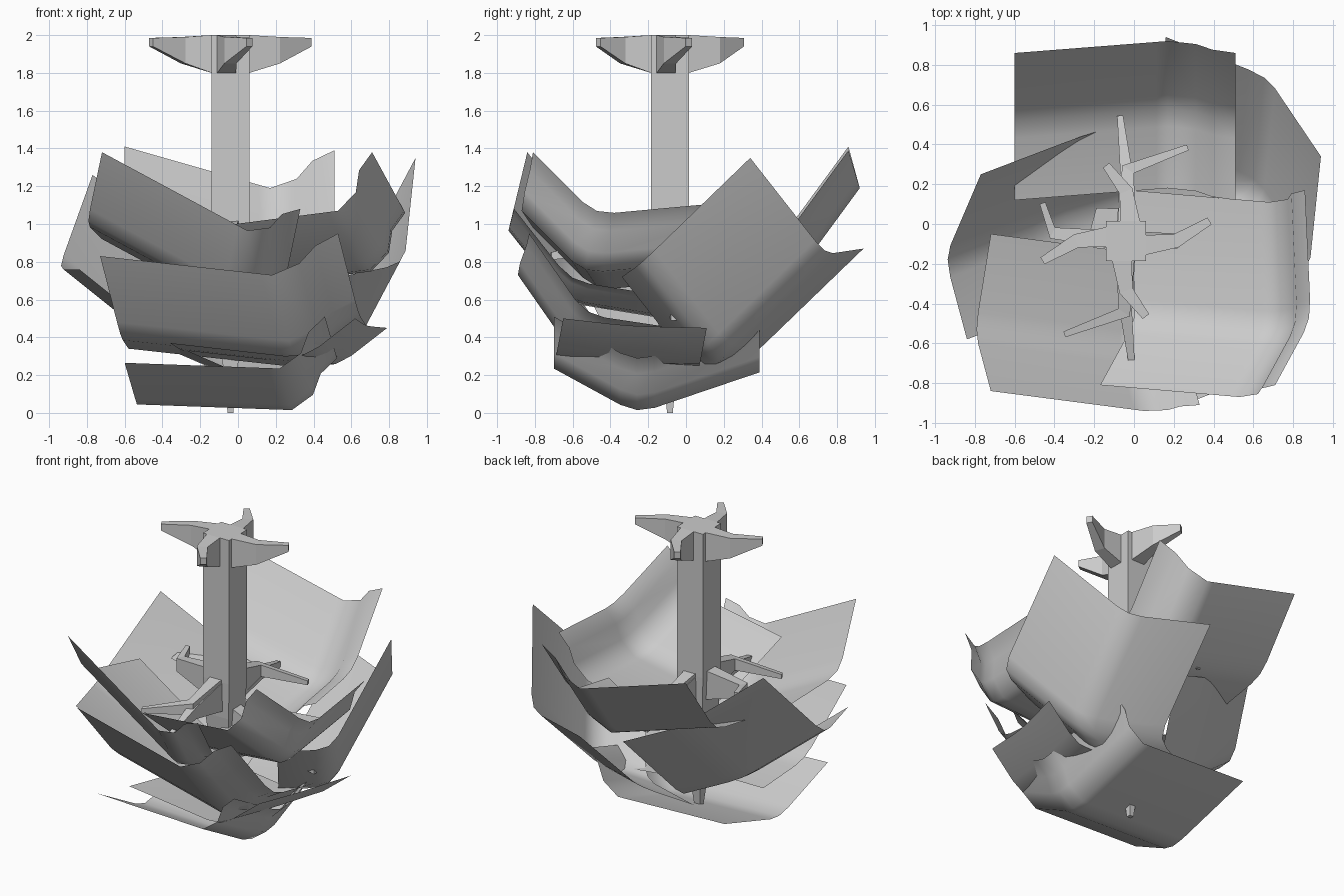
import bpy, bmesh
from mathutils import Vector as V, Matrix
from math import pi

if "Cube" in bpy.data.objects:
    bpy.data.objects.remove(bpy.data.objects["Cube"])


def add_object(name, verts, faces, smooth=False):
    me = bpy.data.meshes.new(name)
    me.from_pydata([tuple(v) for v in verts], [], faces)
    bm = bmesh.new()
    bm.from_mesh(me)
    bmesh.ops.recalc_face_normals(bm, faces=bm.faces)
    bm.to_mesh(me)
    bm.free()
    ob = bpy.data.objects.new(name, me)
    bpy.context.collection.objects.link(ob)
    if smooth:
        bpy.ops.object.select_all(action='DESELECT')
        ob.select_set(True)
        bpy.context.view_layer.objects.active = ob
        bpy.ops.object.shade_smooth_by_angle(angle=1.2)
    return ob


def bent(a, b, c):
    """Three point path with a tight soft bend at the middle point."""
    a, b, c = V(a), V(b), V(c)
    r = min(.1, .3 * min((a - b).length, (c - b).length))
    p, q = b + (a - b).normalized() * r, b + (c - b).normalized() * r
    return [a, p, (p + 2 * b + q) / 4, q, c]


def flared(a, b, c):
    """Three point path whose last leg rises in an S and flares out."""
    a, b, c = V(a), V(b), V(c)
    e = (b - a).normalized()
    return [a, b - e * .06, b, b.lerp(c, .3) + e * .04, b.lerp(c, .7) - e * .015, c]


def petal(name, rim, fold, inner, rim_path=bent, flare_profile=False):
    """Sheet made by carrying a bent profile along a bent rim."""
    rim = rim_path(*rim)
    if flare_profile:
        prof = flared(inner, fold, (0, 0, 0))
    else:
        prof = bent((0, 0, 0), fold, inner)
    n = len(rim)
    verts = [r + p for p in prof for r in rim]
    faces = [(j * n + i, j * n + i + 1, (j + 1) * n + i + 1, (j + 1) * n + i)
             for j in range(len(prof) - 1) for i in range(n - 1)]
    add_object(name, verts, faces, True)


def arm(name, path, widths, tops, bottoms):
    """Tapered blade following a plan path."""
    pts = [V((x, y, 0)) for x, y in path]
    verts = []
    for i, p in enumerate(pts):
        d = (pts[min(i + 1, len(pts) - 1)] - pts[max(i - 1, 0)]).normalized()
        s = V((-d.y, d.x, 0)) * widths[i] / 2
        up, lo = V((0, 0, tops[i])), V((0, 0, bottoms[i]))
        verts += [p + s + up, p - s + up, p - s + lo, p + s + lo]
    faces = [(0, 1, 2, 3)]
    for k in range(0, 4 * (len(pts) - 1), 4):
        faces += [(k + i, k + (i + 1) % 4, k + 4 + (i + 1) % 4, k + 4 + i)
                  for i in range(4)]
    e = 4 * (len(pts) - 1)
    faces.append((e, e + 1, e + 2, e + 3))
    add_object(name, verts, faces)


# Upper petals
petal("back_petal", [(-.6, .86, 1.41), (.17, .92, 1.19), (.51, .86, 1.39)],
      (0, -.33, -.45), (0, -.74, -.52), flared)
petal("back_right_petal", [(.94, .34, 1.35), (.67, .74, .84), (.16, .94, .87)],
      (-.06, -.58, -.56), (-.4, -.68, -.63))
petal("right_petal", [(.71, -.81, 1.38), (.89, -.48, 1.05), (.86, .17, 1.11)],
      (-.18, -.06, -.31), (-.88, 0, -.4), bent, True)
petal("front_petal", [(-.72, -.84, 1.38), (.05, -.94, .965), (.33, -.91, 1.08)],
      (-.08, .3, -.38), (0, .79, -.46), flared)
petal("left_petal", [(-.77, .25, 1.26), (-.95, -.17, .76), (-.84, -.58, .76)],
      (.5, .19, -.4), (.87, .3, -.56))
# Lower petals
petal("lower_front_petal", [(-.73, -.72, .83), (.18, -.89, .73), (.53, -.83, .95)],
      (.11, .3, -.43), (.15, .7, -.49), flared)
petal("lower_right_petal", [(.62, -.65, .5), (.68, -.3, .46), (.79, .11, .45)],
      (-.27, -.04, -.21), (-.98, -.03, -.13))
petal("bottom_petal", [(-.6, -.7, .265), (.22, -.7, .235), (.46, -.7, .51)],
      (.07, .44, -.24), (.03, 1.09, -.02), flared)

# Central stem, tapering to a point at the foot
cx, cy = -.04, -.085
verts, faces = [], []
for z, h in ((0, .015), (.75, .09), (1.0, .1), (2.0, .1)):
    verts += [(cx + sx * h, cy + sy * h, z)
              for sx, sy in ((-1, -1), (1, -1), (1, 1), (-1, 1))]
for k in (0, 4, 8):
    faces += [(k + i, k + (i + 1) % 4, k + 4 + (i + 1) % 4, k + 4 + i) for i in range(4)]
add_object("stem", verts, faces + [(0, 1, 2, 3), (12, 13, 14, 15)])


def turned(path, quarter):
    rot = Matrix.Rotation(quarter * pi / 2, 2)
    return [tuple(V((cx, cy)) + rot @ V(p)) for p in path]


# Four hooked arms on top of the stem
for q in range(4):
    tip = .42 if q % 2 == 0 else .38
    arm("top_arm", turned([(0, 0), (.1, -.02), (.25, 0), (tip, .1)], q),
        (.12, .1, .07, .04), (2, 2, 1.99, 1.985), (1.8, 1.8, 1.85, 1.94))

# Longer arms inside the bowl
for q in (1, 3):
    arm("inner_hooked_arm", turned([(0, 0), (.36, -.01), (.47, -.31)], q),
        (.1, .07, .03), (1.04, .95, .87), (.8, .87, .84))
    arm("inner_straight_arm", turned([(0, 0), (.36, 0), (.63, .03)], q),
        (.1, .06, .03), (1.02, .92, .85), (.78, .84, .81))
arm("inner_left_arm", turned([(0, 0), (.37, -.04), (.42, -.19)], 2),
    (.1, .06, .03), (1.04, 1.01, 1.02), (.8, .92, .97))
arm("inner_right_arm", turned([(0, 0), (.4, 0), (.68, .02)], 0),
    (.1, .06, .03), (.85, .65, .52), (.65, .57, .49))
